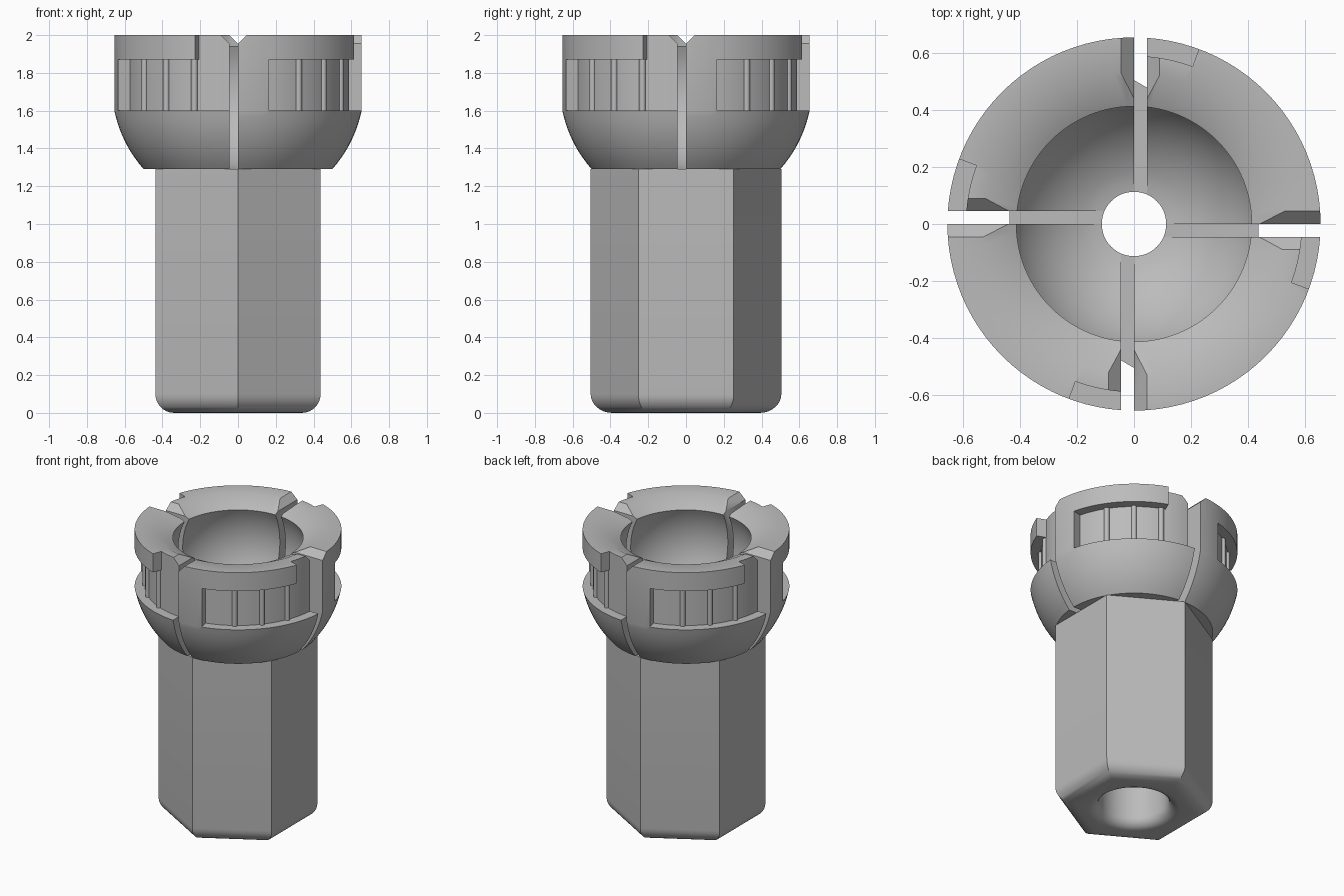
import bpy, bmesh
from math import sin, cos, pi, radians, sqrt
from mathutils import Matrix, Vector

if "Cube" in bpy.data.objects:
    bpy.data.objects.remove(bpy.data.objects["Cube"])

grey = bpy.data.materials.new("grey_plastic")
grey.use_nodes = True
grey.diffuse_color = (0.5, 0.5, 0.5, 1)
grey.node_tree.nodes["Principled BSDF"].inputs["Base Color"].default_value = (0.5, 0.5, 0.5, 1)

JOINT = 1.29          # where the collar sits on the shaft
LEDGE = 1.6           # floor of the locking pockets
POCKET_TOP = 1.87
POCKET_R = 0.59
COLLAR_R = 0.655
CENTRE = 1.734        # centre of the ball socket


def finish(bm, name):
    bmesh.ops.recalc_face_normals(bm, faces=bm.faces)
    mesh = bpy.data.meshes.new(name)
    bm.to_mesh(mesh)
    bm.free()
    mesh.materials.append(grey)
    ob = bpy.data.objects.new(name, mesh)
    bpy.context.collection.objects.link(ob)
    return ob


def activate(ob):
    bpy.ops.object.select_all(action='DESELECT')
    ob.select_set(True)
    bpy.context.view_layer.objects.active = ob


def lathe(name, profile, closed, steps=96):
    bm = bmesh.new()
    vs = [bm.verts.new((r, 0, z)) for r, z in profile]
    es = [bm.edges.new(p) for p in zip(vs, vs[1:])]
    if closed:
        es.append(bm.edges.new((vs[-1], vs[0])))
    bmesh.ops.spin(bm, geom=vs + es, cent=(0, 0, 0), axis=(0, 0, 1), angle=2 * pi, steps=steps)
    bmesh.ops.remove_doubles(bm, verts=bm.verts, dist=1e-5)
    return finish(bm, name)


def prism(bm, loop, direction):
    face = bm.faces.new([bm.verts.new(p) for p in loop])
    out = bmesh.ops.extrude_face_region(bm, geom=[face], use_keep_orig=True)
    moved = [g for g in out["geom"] if isinstance(g, bmesh.types.BMVert)]
    bmesh.ops.translate(bm, verts=moved, vec=Vector(direction))


def four_prisms(name, loop, direction):
    """Repeat a prism at every quarter turn."""
    bm = bmesh.new()
    for q in range(4):
        turn = Matrix.Rotation(q * pi / 2, 3, 'Z')
        prism(bm, [turn @ Vector(p) for p in loop], turn @ Vector(direction))
    return finish(bm, name)


def sector(first, last, z):
    """Arc-shaped outline outside the pocket wall, measured from the front."""
    step = radians(73.5 / 24)
    angles = [radians(14.5) - pi / 2 + i * step for i in range(first, last + 1)]
    inner = [(POCKET_R * cos(a), POCKET_R * sin(a), z) for a in angles]
    return inner + [(0.8 * cos(a), 0.8 * sin(a), z) for a in reversed(angles)]


def cut(ob, cutter):
    cutter.hide_render = True
    mod = ob.modifiers.new("cut", 'BOOLEAN')
    mod.operation = 'DIFFERENCE'
    mod.solver = 'EXACT'
    mod.object = cutter
    activate(ob)
    bpy.ops.object.modifier_apply(modifier=mod.name)
    bpy.data.objects.remove(cutter)


def smooth(ob):
    activate(ob)
    bpy.ops.object.shade_smooth_by_angle(angle=radians(30))


# Hexagonal shaft with rounded foot
bm = bmesh.new()
prism(bm, [(0.505 * cos(radians(30 + 60 * i)), 0.505 * sin(radians(30 + 60 * i)), 0)
           for i in range(6)], (0, 0, JOINT))
foot = [e for e in bm.edges if all(v.co.z < 0.01 for v in e.verts)]
bmesh.ops.bevel(bm, geom=foot, offset=0.1, segments=8, profile=0.5, affect='EDGES')
shaft = finish(bm, "hex_shaft")

# Bore with a rounded mouth, narrowing to the small hole under the socket
mouth = [(0.29 - 0.07 * sin(t * pi / 12), 0.07 - 0.07 * cos(t * pi / 12)) for t in range(7)]
cut(shaft, lathe("bore_cutter", [(0, -0.1), (0.29, -0.1)] + mouth
                 + [(0.22, 1.05), (0.113, 1.05), (0.113, 1.4), (0, 1.4)], False))
smooth(shaft)

# Round collar with ball socket
rim = [(0.413, 1.941), (0.53, 2), (COLLAR_R, 2), (COLLAR_R, LEDGE)]
bulge = []
for i in range(1, 11):
    z = LEDGE + (JOINT - LEDGE) * i / 10
    bulge.append((sqrt(0.668 ** 2 - (z - CENTRE) ** 2), z))
socket = []
for i in range(24):
    a = radians(-75.2 + (26.6 + 75.2) * i / 24)
    socket.append((0.462 * cos(a), CENTRE + 0.462 * sin(a)))
socket[0] = (0.115, JOINT)
collar = lathe("socket_collar", socket + rim + bulge, True)

# Locking pockets, their open entries, and the four flared slots
cut(collar, four_prisms("pocket_cutter", sector(0, 24, LEDGE), (0, 0, POCKET_TOP - LEDGE)))
cut(collar, four_prisms("entry_cutter", sector(18, 24, 1.75), (0, 0, 0.4)))
slot = [(-0.045, 1.2), (0, 1.2), (0, 1.955), (0.1, 2.055), (-0.145, 2.055), (-0.045, 1.955)]
cut(collar, four_prisms("slot_cutter", [(x, -0.8, z) for x, z in slot], (0, 0.75, 0)))
smooth(collar)

# Grip ribs inside the pockets
bm = bmesh.new()
height = POCKET_TOP - LEDGE
for q in range(4):
    for deg in (33, 50, 67):
        a = radians(deg - 90 + 90 * q)
        place = Matrix.Translation((POCKET_R * cos(a), POCKET_R * sin(a), LEDGE + height / 2))
        bmesh.ops.create_cone(bm, cap_ends=True, segments=16, radius1=0.017, radius2=0.017,
                              depth=height, matrix=place)
smooth(finish(bm, "pocket_ribs"))
